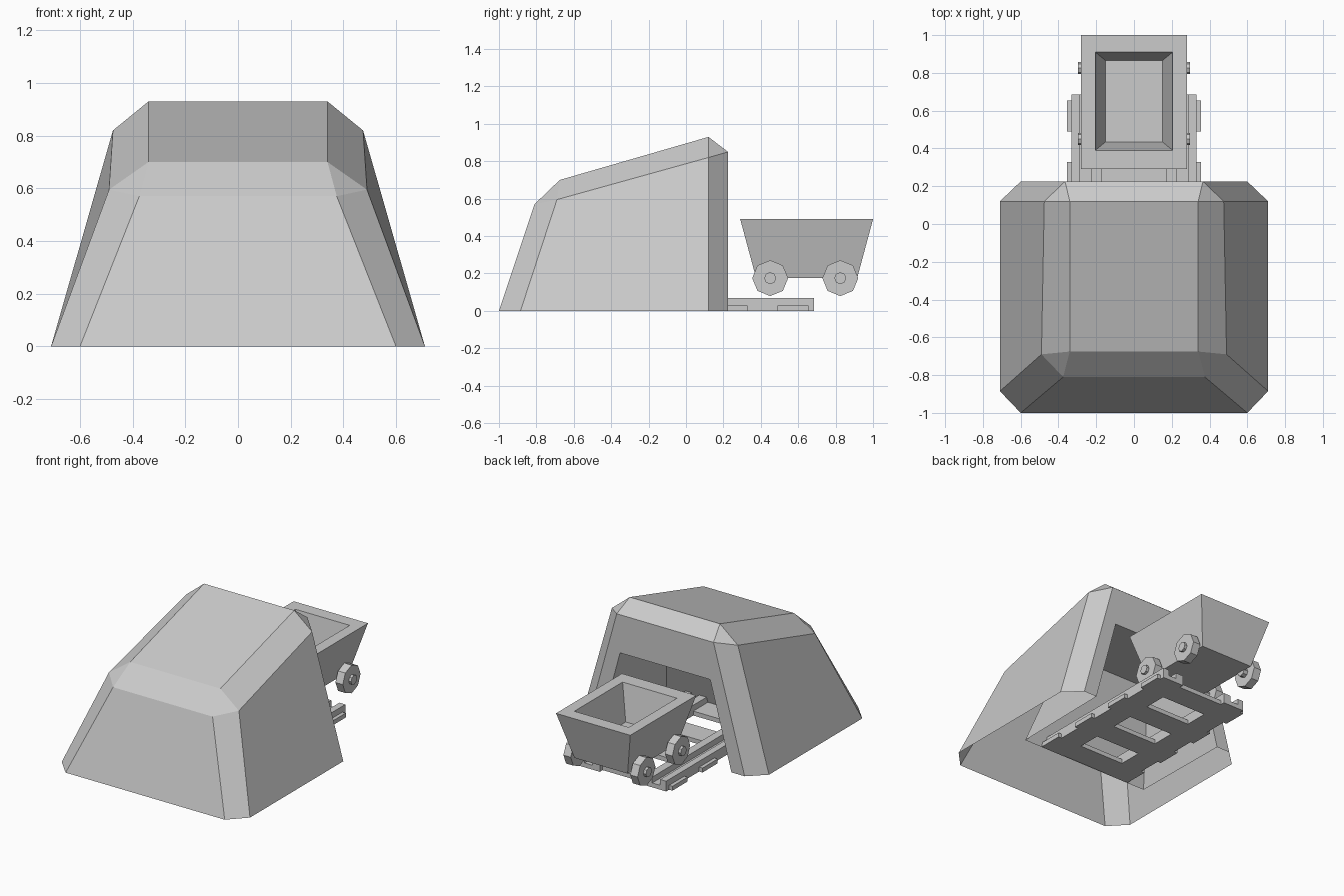
import bpy
import bmesh
import math
from mathutils import Matrix

cube = bpy.data.objects.get("Cube")
if cube:
    bpy.data.objects.remove(cube, do_unlink=True)

grey = bpy.data.materials.new("plain grey")
grey.use_nodes = True
grey.diffuse_color = (0.6, 0.6, 0.6, 1)
grey.node_tree.nodes["Principled BSDF"].inputs["Base Color"].default_value = (0.6, 0.6, 0.6, 1)


def finish(bm, name):
    bmesh.ops.recalc_face_normals(bm, faces=bm.faces)
    mesh = bpy.data.meshes.new(name)
    bm.to_mesh(mesh)
    bm.free()
    mesh.materials.append(grey)
    obj = bpy.data.objects.new(name, mesh)
    bpy.context.collection.objects.link(obj)
    return obj


def ring(bm, half):
    """Closed loop of vertices from its +x half, listed front to back."""
    pts = half + [(-x, y, z) for x, y, z in reversed(half)]
    return [bm.verts.new(p) for p in pts]


def rect(bm, x, y0, y1, z):
    return ring(bm, [(x, y0, z), (x, y1, z)])


def bridge(bm, a, b, skip=()):
    n = len(a)
    for i in range(n):
        if i not in skip:
            j = (i + 1) % n
            bm.faces.new((a[i], a[j], b[j], b[i]))


def box(name, x0, x1, y0, y1, z0, z1):
    bm = bmesh.new()
    low = [bm.verts.new((x, y, z0)) for x, y in ((x0, y0), (x1, y0), (x1, y1), (x0, y1))]
    high = [bm.verts.new((v.co.x, v.co.y, z1)) for v in low]
    bridge(bm, low, high)
    bm.faces.new(low)
    bm.faces.new(high)
    return finish(bm, name)


def disc(name, x, y, z, radius, width):
    bm = bmesh.new()
    bmesh.ops.create_cone(bm, cap_ends=True, segments=8, radius1=radius, radius2=radius, depth=width,
                          matrix=Matrix.Translation((x, y, z)) @ Matrix.Rotation(math.pi / 2, 4, 'Y'))
    return finish(bm, name)


# Rock mound: open underneath, bevelled, with a tunnel recess in its back
bm = bmesh.new()
ground = ring(bm, [(0.6, -1, 0), (0.71, -0.885, 0), (0.71, 0.12, 0), (0.6, 0.225, 0)])
shoulder = ring(bm, [(0.375, -0.81, 0.57), (0.49, -0.69, 0.595), (0.475, 0.12, 0.82), (0.365, 0.225, 0.85)])
crown = ring(bm, [(0.34, -0.675, 0.70), (0.34, 0.12, 0.93)])
bridge(bm, ground, shoulder, skip=(3,))
bm.faces.new(crown)
for i in range(4):
    s, t = 2 * i, 2 * i + 1
    bm.faces.new((shoulder[s], shoulder[t], crown[i]))
    bm.faces.new((shoulder[t], shoulder[(t + 1) % 8], crown[(i + 1) % 4], crown[i]))
mouth = ring(bm, [(0.5, 0.225, 0), (0.34, 0.225, 0.59)])
inner = ring(bm, [(0.49, -0.49, 0), (0.34, -0.27, 0.59)])
bm.faces.new([ground[3], shoulder[3], shoulder[4], ground[4]] + mouth[::-1])
bridge(bm, mouth, inner, skip=(3,))
bm.faces.new(inner)
finish(bm, "rock_mound")

# Track: grooved rails on four sleepers
for side, label in ((1, "left"), (-1, "right")):
    profile = [(0.17, 0), (0.33, 0), (0.33, 0.07), (0.285, 0.07),
               (0.285, 0.03), (0.225, 0.03), (0.225, 0.07), (0.17, 0.07)]
    bm = bmesh.new()
    ends = [[bm.verts.new((side * x, y, z)) for x, z in profile] for y in (-0.49, 0.685)]
    bridge(bm, *ends)
    for end in ends:
        bm.faces.new(end)
    finish(bm, label + "_rail")
for i in range(4):
    y = 0.572 - 0.325 * i
    box("sleeper_%d" % (i + 1), -0.355, 0.355, y - 0.082, y + 0.082, 0, 0.03)

# Cart tub: tapered, hollow, with a thick rim
bm = bmesh.new()
base = rect(bm, 0.2, 0.375, 0.915, 0.175)
rim = rect(bm, 0.28, 0.29, 1.0, 0.49)
lip = rect(bm, 0.205, 0.39, 0.91, 0.49)
floor = rect(bm, 0.15, 0.435, 0.865, 0.25)
for a, b in ((base, rim), (rim, lip), (lip, floor)):
    bridge(bm, a, b)
bm.faces.new(base)
bm.faces.new(floor)
finish(bm, "cart_tub")

# Wheels and stub axles
for side, label in ((1, "left"), (-1, "right")):
    for y, place in ((0.45, "front"), (0.825, "back")):
        disc("%s_%s_wheel" % (place, label), side * 0.252, y, 0.175, 0.096, 0.055)
        disc("%s_%s_axle" % (place, label), side * 0.245, y, 0.175, 0.032, 0.105)
